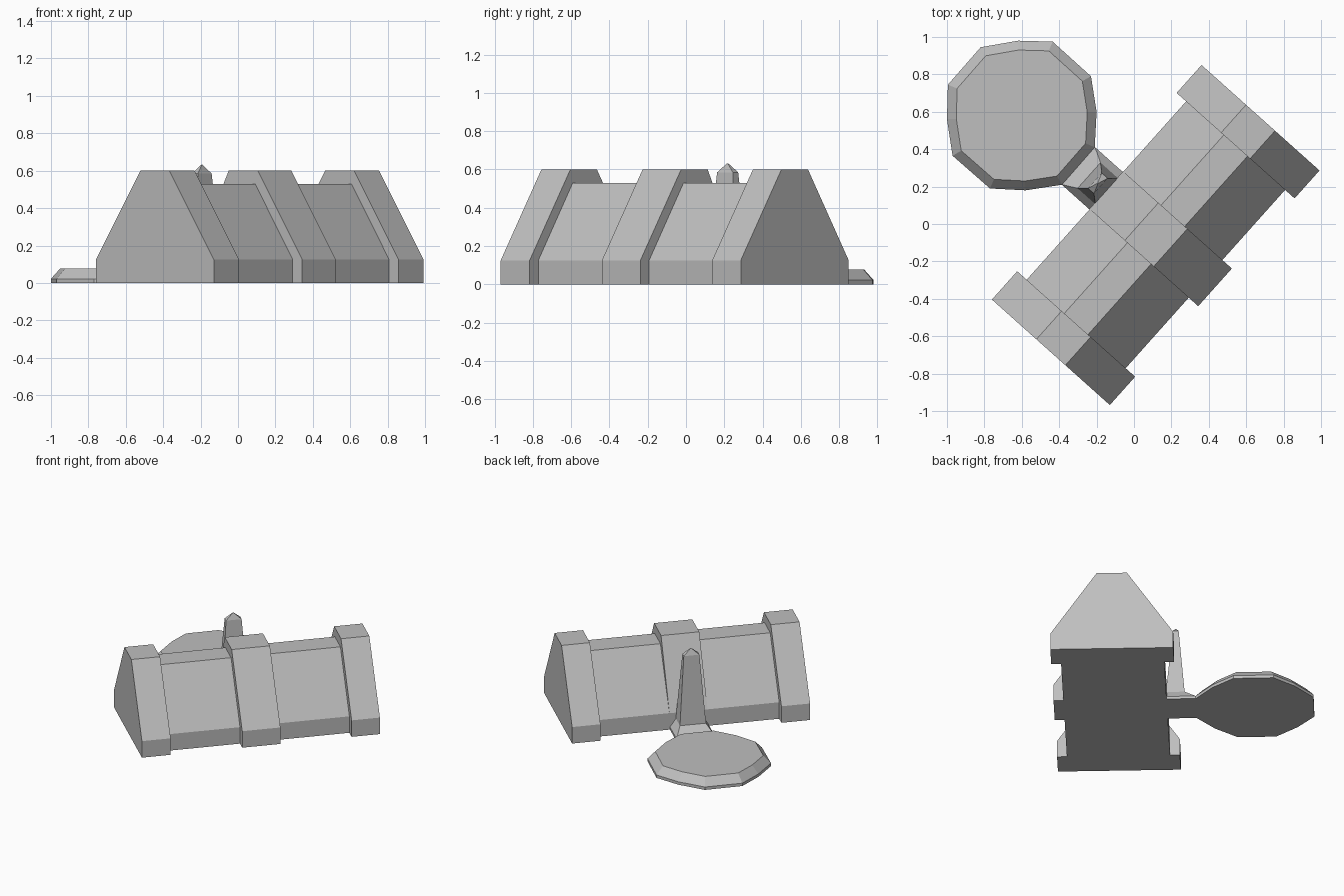
import bpy, bmesh, math
from mathutils import Matrix, Vector

cube = bpy.data.objects.get("Cube")
if cube:
    bpy.data.objects.remove(cube, do_unlink=True)

GREY = (0.52, 0.52, 0.52, 1)
mat = bpy.data.materials.new("plain grey")
mat.use_nodes = True
mat.diffuse_color = GREY
mat.node_tree.nodes["Principled BSDF"].inputs["Base Color"].default_value = GREY

# Hall frame: local x runs along the hall, local y towards its pond side
HALL = Matrix.Translation((0.116, -0.059, 0)) @ Matrix.Rotation(math.radians(48.2), 4, 'Z')


def loft(name, rings, matrix=Matrix()):
    """Join rings of equal point count into a closed solid."""
    bm = bmesh.new()
    loops = [[bm.verts.new(matrix @ Vector(p)) for p in ring] for ring in rings]
    n = len(loops[0])
    bm.faces.new(loops[0][::-1])
    bm.faces.new(loops[-1])
    for a, b in zip(loops, loops[1:]):
        for i in range(n):
            j = (i + 1) % n
            bm.faces.new((a[i], a[j], b[j], b[i]))
    bmesh.ops.remove_doubles(bm, verts=bm.verts, dist=1e-5)
    bmesh.ops.recalc_face_normals(bm, faces=bm.faces)
    mesh = bpy.data.meshes.new(name)
    bm.to_mesh(mesh)
    bm.free()
    mesh.materials.append(mat)
    obj = bpy.data.objects.new(name, mesh)
    bpy.context.collection.objects.link(obj)
    return obj


def gable(name, x0, x1, front, back, ridge, top):
    """Extrude a flat-topped gable profile along the hall."""
    profile = [(-front, 0), (back, 0), (back, 0.125), (ridge, top),
               (-ridge, top), (-front, 0.125)]
    return loft(name, [[(x, y, z) for y, z in profile] for x in (x0, x1)], HALL)


def rect(hx, y0, y1, z):
    return [(-hx, y0, z), (hx, y0, z), (hx, y1, z), (-hx, y1, z)]


# Hall and its three raised ribs
gable("hall_body", -0.8, 0.8, 0.355, 0.355, 0.085, 0.53)
gable("near_rib", -0.841, -0.638, 0.423, 0.423, 0.104, 0.6)
gable("middle_rib", -0.132, 0.138, 0.423, 0.357, 0.104, 0.6)
gable("far_rib", 0.641, 0.841, 0.423, 0.423, 0.104, 0.6)

# Sloped link between hall and pond
loft("link_base", [rect(0.134, 0.3, 0.556, 0), rect(0.134, 0.3, 0.556, 0.02),
                   rect(0.092, 0.3, 0.478, 0.08)], HALL)

# Tapered tower with a pointed cap
loft("tower", [rect(0.092, 0.35, 0.478, 0.08), rect(0.055, 0.394, 0.436, 0.585),
               rect(0.002, 0.413, 0.417, 0.632)], HALL)

# Low twelve-sided platform with a bevelled rim
outline = [(-0.62, 0.98), (-0.435, 0.975), (-0.23, 0.79), (-0.2, 0.6),
           (-0.21, 0.41), (-0.385, 0.21), (-0.58, 0.18), (-0.77, 0.19),
           (-0.97, 0.365), (-1.0, 0.56), (-0.995, 0.745), (-0.82, 0.945)]
centre = Vector((-0.6, 0.58))


def platform_ring(scale, z):
    return [(*(centre + (Vector(p) - centre) * scale), z) for p in outline]


loft("round_platform", [platform_ring(1, 0), platform_ring(1, 0.022),
                        platform_ring(0.875, 0.078)])
